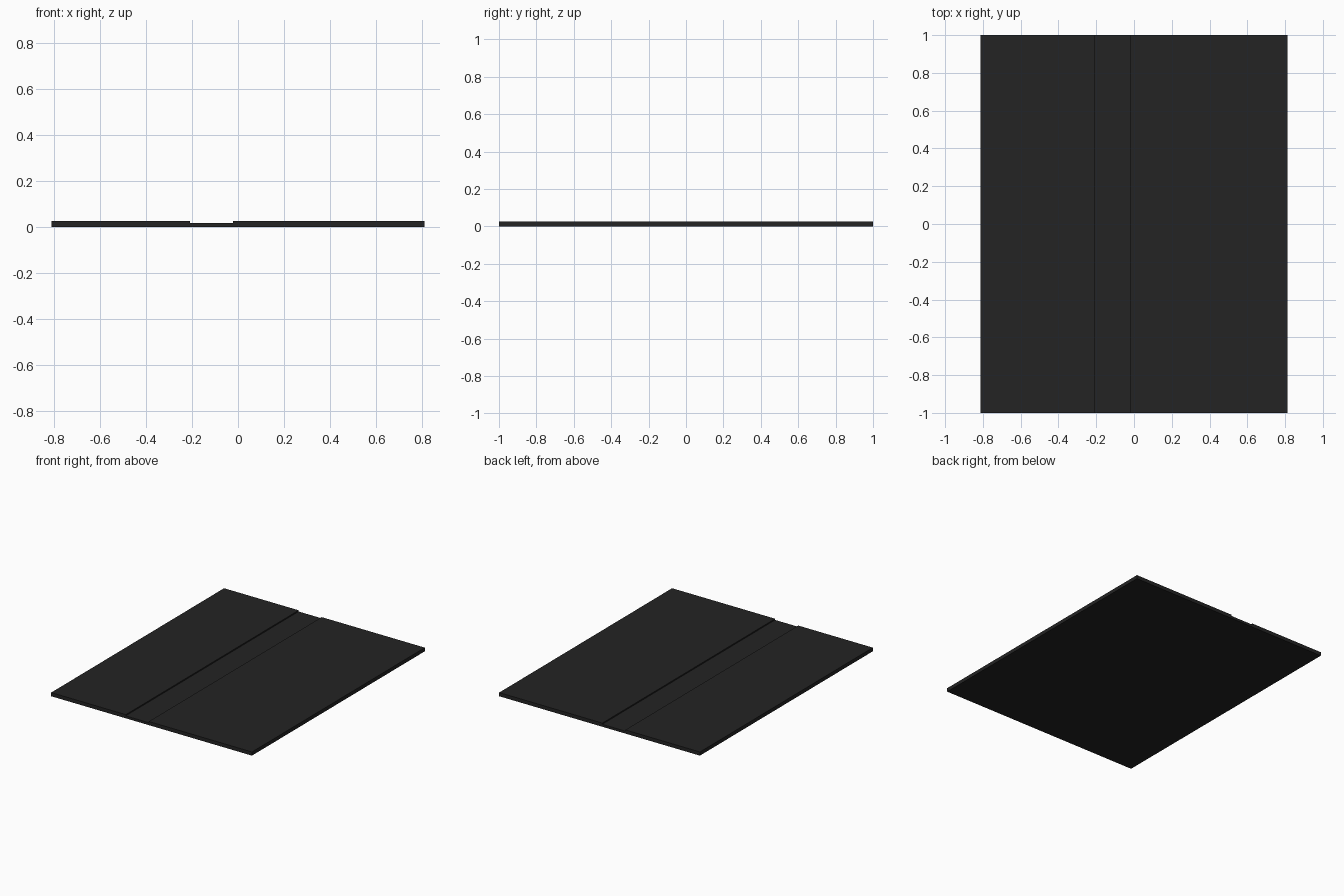
import bpy, bmesh

if "Cube" in bpy.data.objects:
    bpy.data.objects.remove(bpy.data.objects["Cube"])

# single flat charcoal colour
mat = bpy.data.materials.new("charcoal black")
mat.diffuse_color = (0.017, 0.017, 0.017, 1)
mat.use_nodes = True
mat.node_tree.nodes["Principled BSDF"].inputs["Base Color"].default_value = mat.diffuse_color

W, H, FLOOR = 0.813, 0.027, 0.018   # half width, panel height, channel floor
L, R = -0.209, -0.022               # channel edges

# panel cross-section with a shallow full-length channel
profile = [(-W, 0), (W, 0), (W, H), (R, H), (R, FLOOR), (L, FLOOR), (L, H), (-W, H)]

bm = bmesh.new()
face = bm.faces.new([bm.verts.new((x, -1, z)) for x, z in profile])
ext = bmesh.ops.extrude_face_region(bm, geom=[face])
verts = [v for v in ext["geom"] if isinstance(v, bmesh.types.BMVert)]
bmesh.ops.translate(bm, verts=verts, vec=(0, 2, 0))
bmesh.ops.recalc_face_normals(bm, faces=bm.faces)

mesh = bpy.data.meshes.new("grooved_panel")
bm.to_mesh(mesh)
bm.free()
mesh.materials.append(mat)
panel = bpy.data.objects.new("grooved_panel", mesh)
bpy.context.collection.objects.link(panel)
